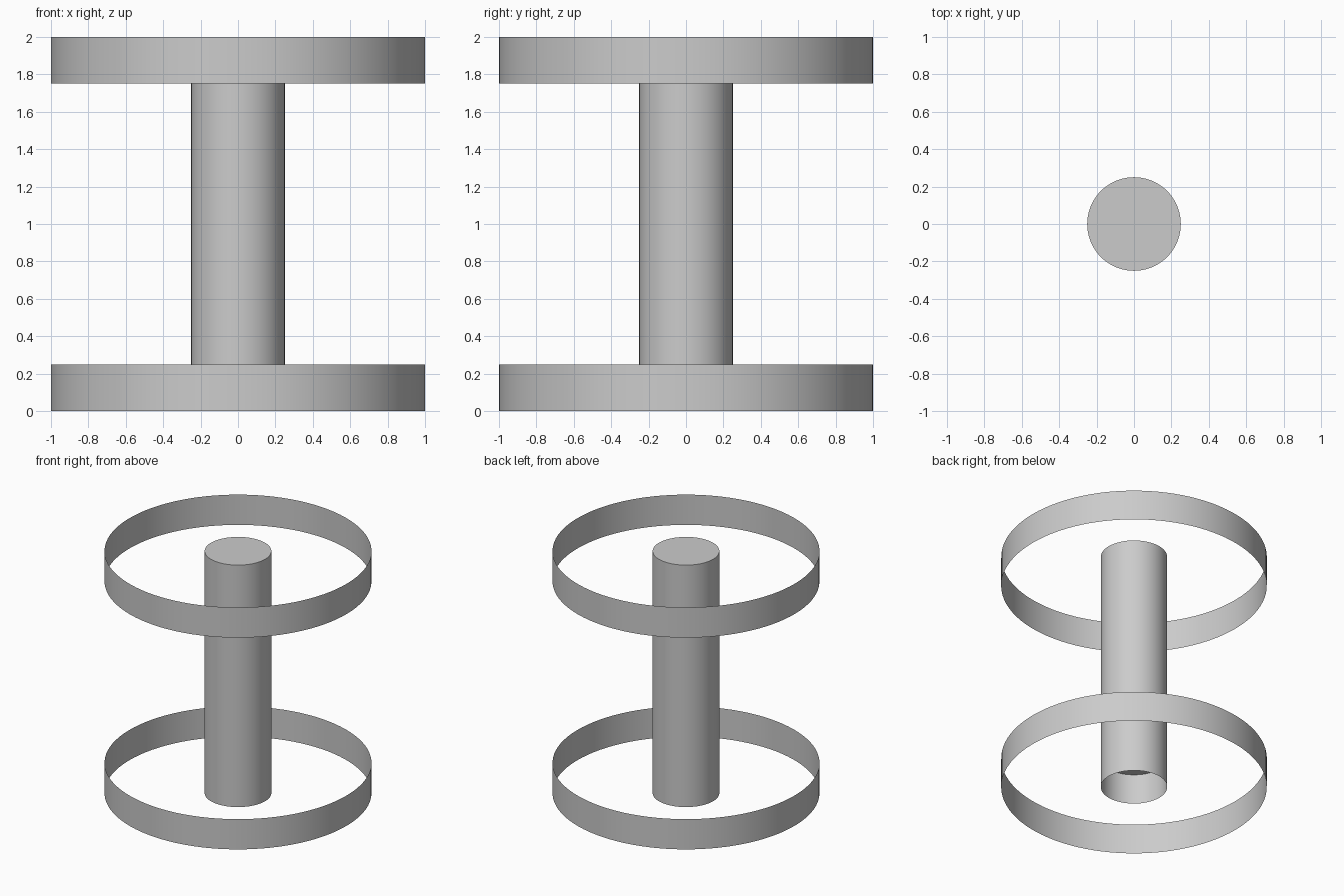
import bpy
import bmesh
import math

SEGMENTS = 96

cube = bpy.data.objects.get("Cube")
if cube:
    bpy.data.objects.remove(cube, do_unlink=True)

# Single plain grey
grey = bpy.data.materials.new("plain grey")
grey.use_nodes = True
colour = (0.6, 0.6, 0.6, 1)
grey.diffuse_color = colour
grey.node_tree.nodes["Principled BSDF"].inputs["Base Color"].default_value = colour


def tube(name, radius, heights, caps=()):
    """Thin open tube through the given heights, with a disc at each cap height."""
    bm = bmesh.new()
    angles = [math.tau * i / SEGMENTS for i in range(SEGMENTS)]
    loops = {z: [bm.verts.new((radius * math.cos(a), radius * math.sin(a), z))
                 for a in angles] for z in heights}
    for low, high in zip(heights, heights[1:]):
        a, b = loops[low], loops[high]
        for i in range(SEGMENTS):
            j = (i + 1) % SEGMENTS
            bm.faces.new((a[i], a[j], b[j], b[i]))
    for z in caps:
        bm.faces.new(loops[z])
    mesh = bpy.data.meshes.new(name)
    bm.to_mesh(mesh)
    bm.free()
    mesh.materials.append(grey)
    obj = bpy.data.objects.new(name, mesh)
    bpy.context.collection.objects.link(obj)
    bpy.ops.object.select_all(action='DESELECT')
    obj.select_set(True)
    bpy.context.view_layer.objects.active = obj
    bpy.ops.object.shade_smooth_by_angle(angle=math.radians(30))
    return obj


# Open rim bands at both ends
tube("lower_rim", 1, (0, 0.25))
tube("upper_rim", 1, (1.75, 2))

# Column with a hollow foot and a closed top
tube("foot_socket", 0.25, (0, 0.25))
tube("column", 0.25, (0.25, 1.75, 2), caps=(0.25, 2))
